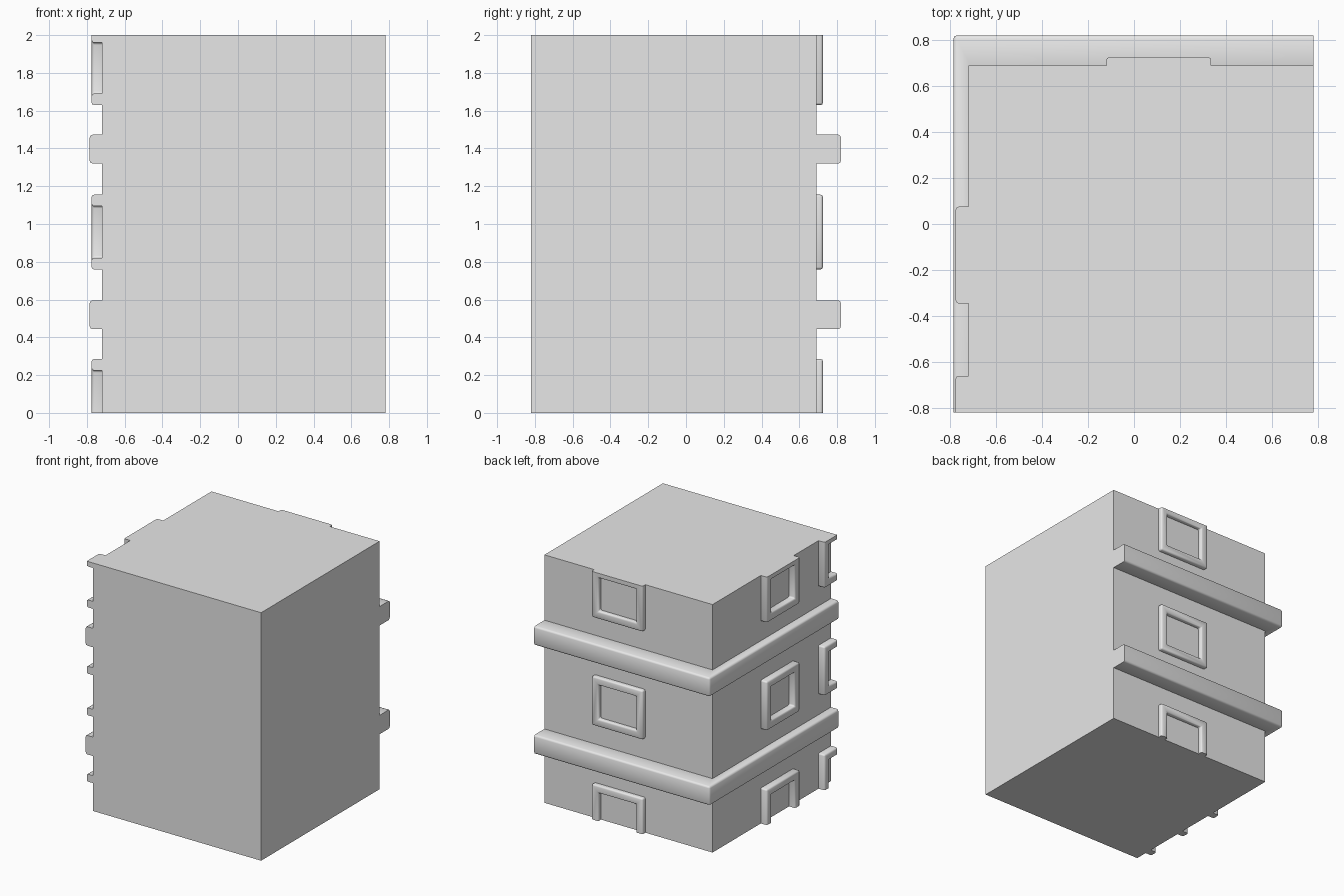
import bpy, bmesh, math
from mathutils import Vector

cube = bpy.data.objects.get("Cube")
if cube:
    bpy.data.objects.remove(cube, do_unlink=True)

# Block limits; trim is cut flush with the plain sides, the top and the base
RIGHT_WALL, PLAIN_SIDE = -0.72, 0.78
FRONT, BACK_WALL = -0.82, 0.69
HEIGHT = 2.0

stone = bpy.data.materials.new("grey stone")
stone.use_nodes = True
colour = (0.8, 0.8, 0.8, 1)
stone.diffuse_color = colour
stone.node_tree.nodes["Principled BSDF"].inputs["Base Color"].default_value = colour


def clip(bm):
    planes = [((PLAIN_SIDE, 0, 0), (1, 0, 0)), ((0, FRONT, 0), (0, -1, 0)),
              ((0, 0, HEIGHT), (0, 0, 1)), ((0, 0, 0), (0, 0, -1))]
    for co, normal in planes:
        bmesh.ops.bisect_plane(bm, geom=bm.verts[:] + bm.edges[:] + bm.faces[:],
                               plane_co=co, plane_no=normal, clear_outer=True)
        open_edges = [e for e in bm.edges if e.is_boundary]
        if open_edges:
            bmesh.ops.holes_fill(bm, edges=open_edges, sides=0)


def finish(bm, name, bevel=0.0):
    bmesh.ops.recalc_face_normals(bm, faces=bm.faces[:])
    if bevel:
        sharp = [e for e in bm.edges if e.calc_face_angle(0) > 0.5]
        bmesh.ops.bevel(bm, geom=sharp, offset=bevel, segments=2,
                        profile=0.5, affect='EDGES')
        clip(bm)
        bmesh.ops.recalc_face_normals(bm, faces=bm.faces[:])
    mesh = bpy.data.meshes.new(name)
    bm.to_mesh(mesh)
    bm.free()
    mesh.materials.append(stone)
    obj = bpy.data.objects.new(name, mesh)
    bpy.context.collection.objects.link(obj)
    if bevel:
        bpy.ops.object.select_all(action='DESELECT')
        obj.select_set(True)
        bpy.context.view_layer.objects.active = obj
        bpy.ops.object.shade_smooth_by_angle(angle=math.radians(50))
    return obj


def prism(outline, z0, z1):
    bm = bmesh.new()
    face = bm.faces.new([bm.verts.new((x, y, z0)) for x, y in outline])
    top = bmesh.ops.extrude_face_region(bm, geom=[face])["geom"]
    bmesh.ops.translate(bm, vec=(0, 0, z1 - z0),
                        verts=[v for v in top if isinstance(v, bmesh.types.BMVert)])
    return bm


def window_frame(name, place, u0, u1, z0, z1, depth, border=0.06):
    # Rectangular ring, slightly sunk into the wall
    bm = bmesh.new()

    def loop(inset, d):
        a, b, c, e = u0 + inset, u1 - inset, z0 + inset, z1 - inset
        return [bm.verts.new(place(u, z, d)) for u, z in ((a, c), (b, c), (b, e), (a, e))]

    rings = [loop(0, -0.03), loop(0, depth), loop(border, depth), loop(border, -0.03)]
    for r in range(4):
        one, two = rings[r], rings[(r + 1) % 4]
        for i in range(4):
            j = (i + 1) % 4
            bm.faces.new((one[i], one[j], two[j], two[i]))
    finish(bm, name, bevel=0.012)


def on_back(u, z, d):
    return Vector((u, BACK_WALL + d, z))


def on_right(u, z, d):
    return Vector((RIGHT_WALL - d, u, z))


# Main block
finish(prism([(RIGHT_WALL, FRONT), (PLAIN_SIDE, FRONT),
              (PLAIN_SIDE, BACK_WALL), (RIGHT_WALL, BACK_WALL)], 0, HEIGHT), "building_block")

# Ledges wrapping the two detailed walls
ledge_outline = [(-0.785, -1), (-0.785, 0.82), (1, 0.82), (1, 0.66), (-0.69, 0.66), (-0.69, -1)]
for name, z in (("lower_ledge", 0.443), ("upper_ledge", 1.32)):
    finish(prism(ledge_outline, z, z + 0.153), name, bevel=0.015)

# Window frames on each floor
floors = {"ground": (-0.11, 0.285), "middle": (0.76, 1.155), "top": (1.63, 2.02)}
for floor, (z0, z1) in floors.items():
    window_frame(floor + "_back_window_frame", on_back, -0.12, 0.335, z0, z1, 0.035)
    window_frame(floor + "_right_window_frame", on_right, -0.345, 0.075, z0, z1, 0.055)
    window_frame(floor + "_corner_window_frame", on_right, -1.08, -0.66, z0, z1, 0.055)
